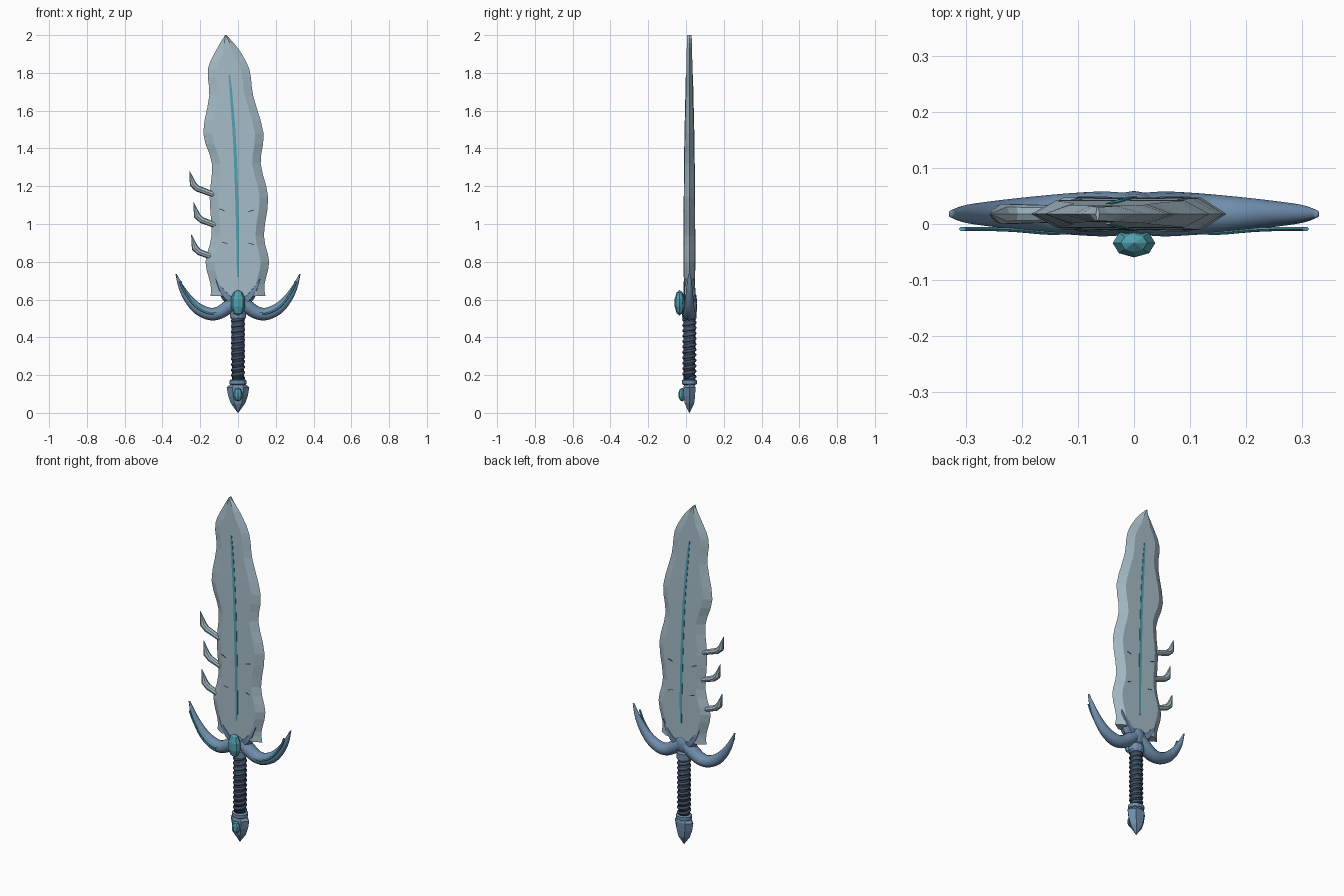
import bpy, bmesh, math
from mathutils import Vector

if "Cube" in bpy.data.objects:
    bpy.data.objects.remove(bpy.data.objects["Cube"])

YC = 0.018  # depth of the sword's middle plane


def material(name, rgb):
    m = bpy.data.materials.new(name)
    m.use_nodes = True
    m.diffuse_color = (*rgb, 1)
    bsdf = m.node_tree.nodes["Principled BSDF"]
    bsdf.inputs["Base Color"].default_value = (*rgb, 1)
    bsdf.inputs["Roughness"].default_value = 0.6
    return m


PALE = material("pale steel", (0.38, 0.50, 0.57))
BLUE = material("steel blue", (0.16, 0.27, 0.42))
DARK = material("dark leather", (0.035, 0.055, 0.09))
CORD = material("slate cord", (0.06, 0.09, 0.15))
TEAL = material("teal", (0.08, 0.36, 0.43))


def finish(name, bm, mat, smooth=False):
    bmesh.ops.remove_doubles(bm, verts=bm.verts, dist=0.0001)
    bmesh.ops.recalc_face_normals(bm, faces=bm.faces)
    me = bpy.data.meshes.new(name)
    bm.to_mesh(me)
    bm.free()
    me.materials.append(mat)
    if smooth:
        me.shade_smooth()
    ob = bpy.data.objects.new(name, me)
    bpy.context.collection.objects.link(ob)
    return ob


def spline(rows, steps):
    """Catmull-Rom interpolation of rows of numbers."""
    rows = [Vector(r) for r in rows]
    out = []
    for i in range(len(rows) - 1):
        a, b, c, d = rows[max(i - 1, 0)], rows[i], rows[i + 1], rows[min(i + 2, len(rows) - 1)]
        for k in range(steps):
            t = k / steps
            out.append(b + (c - a) * (t / 2) + (a * 2 - b * 5 + c * 4 - d) * (t * t / 2)
                       + (b * 3 - a - c * 3 + d) * (t ** 3 / 2))
    return out + [rows[-1]]


def skin(bm, rings):
    rings = [[bm.verts.new(p) for p in ring] for ring in rings]
    n = len(rings[0])
    for r, s in zip(rings, rings[1:]):
        for i in range(n):
            bm.faces.new((r[i], r[(i + 1) % n], s[(i + 1) % n], s[i]))
    bm.faces.new(rings[0])
    bm.faces.new(rings[-1])


def sweep(name, rows, mat, sides=12, steps=1, smooth=False, turn=0.0):
    """Tube along rows of (x, y, z, radius in the xz plane, radius in y)."""
    rows = spline(rows, steps)
    rings = []
    for i, (x, y, z, rx, ry) in enumerate(rows):
        d = rows[min(i + 1, len(rows) - 1)] - rows[max(i - 1, 0)]
        n = Vector((d[2], 0, -d[0])).normalized()
        angles = [turn + math.tau * k / sides for k in range(sides)]
        rings.append([Vector((x, y, z)) + n * rx * math.cos(a) + Vector((0, ry * math.sin(a), 0))
                      for a in angles])
    bm = bmesh.new()
    skin(bm, rings)
    return finish(name, bm, mat, smooth)


def gem(name, centre, size):
    bm = bmesh.new()
    bmesh.ops.create_uvsphere(bm, u_segments=8, v_segments=5, radius=1)
    for v in bm.verts:
        v.co = Vector([c + s * q for c, s, q in zip(centre, size, v.co)])
    return finish(name, bm, TEAL)


# Wavy blade: z, left edge, right edge, half thickness
outline = [
    (0.62, -0.145, 0.145, 0.029), (0.68, -0.145, 0.14, 0.029), (0.8, -0.172, 0.165, 0.029),
    (0.94, -0.14, 0.137, 0.029), (1.14, -0.15, 0.16, 0.028), (1.32, -0.138, 0.12, 0.026),
    (1.48, -0.184, 0.135, 0.024), (1.68, -0.152, 0.08, 0.019), (1.82, -0.16, 0.06, 0.016),
    (1.93, -0.11, 0.0, 0.014), (2.0, -0.068, -0.062, 0.012)]
rings = []
for z, a, b, t in spline(outline, 3):
    bevel = min(0.045, (b - a) * 0.3)
    rings.append([Vector(p) for p in (
        (a, YC, z), (a + bevel, YC - t, z), (b - bevel, YC - t, z),
        (b, YC, z), (b - bevel, YC + t, z), (a + bevel, YC + t, z))])
bm = bmesh.new()
skin(bm, rings)
finish("blade", bm, PALE)

# Thin inlay showing on both faces of the blade
Q = math.pi / 4
inlay = [(0.0, 0.72, 0.006, 0.031), (-0.003, 1.0, 0.008, 0.031), (-0.016, 1.4, 0.008, 0.0275),
         (-0.034, 1.66, 0.007, 0.022), (-0.046, 1.79, 0.004, 0.019)]
sweep("blade_inlay", [(x, YC, z, r * 1.41, t * 1.41) for x, z, r, t in inlay],
      TEAL, sides=4, steps=3, turn=Q)

# Small nicks in the blade faces
for x, z, rise in ((-0.085, 1.075, -0.012), (0.07, 1.07, 0.008),
                   (-0.07, 0.9, -0.006), (0.07, 0.895, -0.008)):
    sweep("blade_nick", [(x - 0.014, YC, z - rise / 2, 0.003, 0.0425),
                         (x + 0.014, YC, z + rise / 2, 0.003, 0.0425)], DARK, sides=4, turn=Q)

# Hooked barbs on the right edge
for x, z in ((-0.14, 1.16), (-0.118, 0.993), (-0.13, 0.823)):
    path = [(0.03, -0.012, 0.013), (0, 0, 0.015), (-0.075, 0.028, 0.017),
            (-0.098, 0.05, 0.018), (-0.106, 0.08, 0.011), (-0.117, 0.122, 0.001)]
    sweep("edge_barb", [(x + dx, YC, z + dz, r, r) for dx, dz, r in path], PALE, sides=8)

# Guard: horns, front stripes and claws gripping the blade
horn = [(0.0, 0.6, 0.036, 0.036), (0.05, 0.562, 0.036, 0.04), (0.1, 0.53, 0.034, 0.038),
        (0.15, 0.524, 0.033, 0.034), (0.21, 0.55, 0.03, 0.028), (0.26, 0.6, 0.024, 0.022),
        (0.3, 0.665, 0.015, 0.016), (0.328, 0.735, 0.003, 0.006)]
stripe = [(0.11, -0.014, 0.53), (0.15, -0.016, 0.527), (0.21, -0.011, 0.554),
          (0.26, -0.009, 0.606), (0.29, -0.009, 0.655), (0.306, -0.009, 0.695)]
claw = [(0.02, 0.585, 0.03, 0.03), (0.06, 0.615, 0.028, 0.036),
        (0.09, 0.655, 0.02, 0.036), (0.118, 0.71, 0.001, 0.028)]
for s, side in ((1, "left"), (-1, "right")):
    sweep(side + "_guard_horn", [(s * x, YC, z, r, ry) for x, z, r, ry in horn],
          BLUE, sides=16, steps=4, smooth=True)
    sweep(side + "_horn_stripe", [(s * x, y, z, 0.007, 0.004) for x, y, z in stripe],
          TEAL, sides=6, steps=3)
    sweep(side + "_blade_claw", [(s * x, YC, z, r, ry) for x, z, r, ry in claw], BLUE, sides=6)

# Hub, collars, grip and pommel stacked on the z axis
def turned(name, profile, mat, sides, smooth=False):
    return sweep(name, [(0, YC, z, r, ry) for z, r, ry in profile], mat, sides, 1, smooth)


turned("guard_hub", [(0.535, 0.02, 0.02), (0.555, 0.042, 0.034), (0.59, 0.052, 0.041),
                     (0.625, 0.044, 0.036), (0.65, 0.015, 0.015)], BLUE, 16, True)
turned("grip_collar", [(0.495, 0.034, 0.034), (0.505, 0.042, 0.038),
                       (0.54, 0.042, 0.038), (0.55, 0.03, 0.03)], BLUE, 12)
turned("grip", [(0.16, 0.031, 0.03), (0.34, 0.034, 0.031), (0.52, 0.033, 0.031)], DARK, 16, True)
turned("pommel_collar", [(0.148, 0.036, 0.032), (0.153, 0.045, 0.04),
                         (0.172, 0.045, 0.04), (0.177, 0.036, 0.032)], BLUE, 16)
turned("pommel", [(0.0, 0.001, 0.001), (0.05, 0.038, 0.029), (0.09, 0.052, 0.035),
                  (0.135, 0.06, 0.037), (0.155, 0.036, 0.03)], BLUE, 6)

# Cord wound around the grip
TURNS, PER = 11, 16
rings = []
for i in range(TURNS * PER + 1):
    a = math.tau * i / PER
    z = 0.185 + 0.315 * i / (TURNS * PER)
    out = Vector((math.cos(a), math.sin(a), 0))
    c = Vector((0, YC, z)) + out * 0.032
    rings.append([c + out * 0.006 * math.cos(q) + Vector((0, 0, 0.008 * math.sin(q)))
                  for q in (math.tau * k / 6 for k in range(6))])
bm = bmesh.new()
skin(bm, rings)
finish("grip_cord", bm, CORD, True)

# Faceted gems on the front
gem("guard_gem", (0, -0.034, 0.583), (0.04, 0.027, 0.068))
gem("pommel_gem", (0, -0.02, 0.097), (0.024, 0.021, 0.036))
